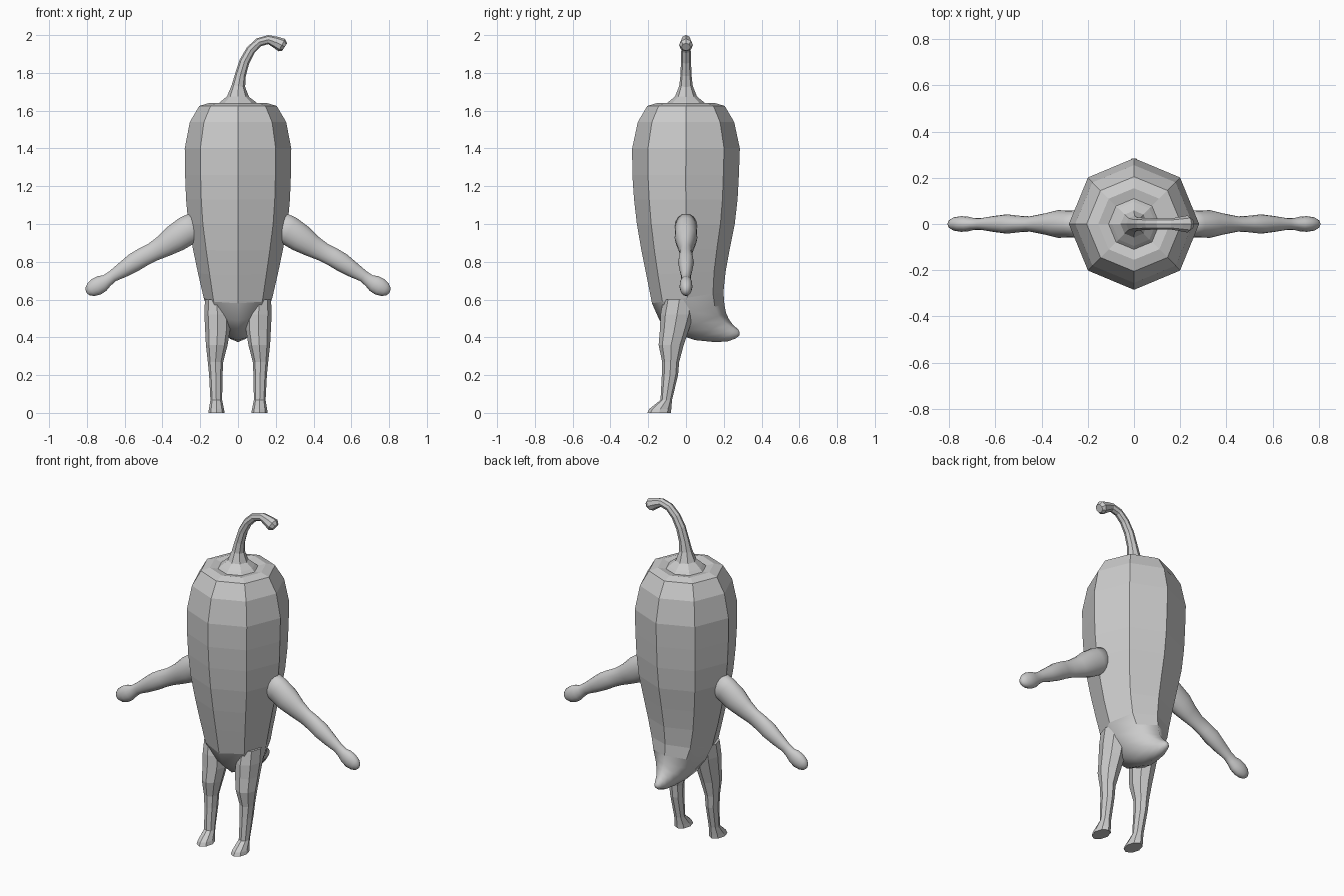
import bpy, bmesh, math
from mathutils import Vector

grey = bpy.data.materials.new("plain grey")
grey.diffuse_color = (0.6, 0.6, 0.6, 1)


def ring(center, u, v, n):
    """Closed ring of n points around a centre, with half-axes u and v."""
    c, u, v = Vector(center), Vector(u), Vector(v)
    return [c + u * math.cos(2 * math.pi * i / n) + v * math.sin(2 * math.pi * i / n)
            for i in range(n)]


def loft(name, rings, smooth=lambda f: False, mirror=False):
    """Skin a list of rings and close both ends."""
    bm = bmesh.new()
    loops = [[bm.verts.new(p) for p in r] for r in rings]
    n = len(loops[0])
    for a, b in zip(loops, loops[1:]):
        for i in range(n):
            j = (i + 1) % n
            bm.faces.new((a[i], a[j], b[j], b[i]))
    bm.faces.new(loops[0][::-1])
    bm.faces.new(loops[-1])
    bmesh.ops.recalc_face_normals(bm, faces=bm.faces)
    for f in bm.faces:
        f.smooth = smooth(f)
    me = bpy.data.meshes.new(name)
    bm.to_mesh(me)
    bm.free()
    me.materials.append(grey)
    ob = bpy.data.objects.new(name, me)
    bpy.context.collection.objects.link(ob)
    if mirror:
        ob.modifiers.new("mirror", "MIRROR")
    return ob


def path_rings(path, n):
    """Rings along a path in the xz plane: (x, z, in-plane radius, y radius)."""
    out = []
    for i, (x, z, r, ry) in enumerate(path):
        a, b = path[max(i - 1, 0)], path[min(i + 1, len(path) - 1)]
        t = Vector((b[0] - a[0], 0, b[1] - a[1])).normalized()
        out.append(ring((x, 0, z), (t.z * r, 0, -t.x * r), (0, ry, 0), n))
    return out


# Pepper body, curling to a tail: front y, front z, back y, back z, half width
body = [(-.11, 1.63, .11, 1.63, .11), (-.155, 1.64, .155, 1.64, .155),
        (-.205, 1.625, .205, 1.625, .205), (-.255, 1.54, .255, 1.54, .255),
        (-.285, 1.4, .285, 1.4, .282), (-.284, 1.26, .28, 1.26, .28),
        (-.275, 1.13, .273, 1.13, .275), (-.26, 1.0, .258, 1.0, .263),
        (-.236, .86, .232, .87, .238), (-.21, .73, .21, .75, .212),
        (-.18, .58, .198, .64, .182), (-.14, .49, .203, .575, .155),
        (-.06, .42, .212, .53, .115), (.05, .385, .225, .5, .08),
        (.15, .375, .24, .477, .052), (.22, .378, .258, .458, .036),
        (.265, .395, .275, .443, .022), (.282, .41, .284, .428, .01)]
loft("body", [ring((0, (fy + by) / 2, (fz + bz) / 2), (w, 0, 0),
                   (0, (by - fy) / 2, (bz - fz) / 2), 8)
              for fy, fz, by, bz, w in body],
     smooth=lambda f: f.calc_center_median().z < .6)

# Curved stem
stem = [(0, 1.625, .115), (0, 1.645, .095), (0, 1.675, .058), (.002, 1.73, .036),
        (.013, 1.79, .029), (.034, 1.86, .027), (.067, 1.92, .025),
        (.11, 1.962, .024), (.16, 1.976, .024), (.2, 1.962, .031),
        (.232, 1.947, .037), (.247, 1.937, .024)]
loft("stem", path_rings([(x, z, r, r) for x, z, r in stem], 8))

# Arms with rounded hands
arm = [(.2, 1.0, .075, .06), (.27, .965, .078, .058), (.33, .925, .074, .06),
       (.39, .885, .06, .045), (.45, .852, .05, .033), (.5, .827, .05, .036),
       (.55, .797, .05, .042), (.61, .757, .041, .034), (.665, .723, .031, .025),
       (.695, .7, .034, .026), (.72, .685, .045, .032), (.75, .668, .047, .034),
       (.778, .653, .039, .029), (.796, .643, .024, .018), (.803, .64, .008, .006)]
loft("arm", path_rings(arm, 16), smooth=lambda f: True, mirror=True)

# Legs with small feet: z, inner x, outer x, front y, back y
leg = [(0, .07, .157, -.205, -.08), (.02, .074, .154, -.195, -.078),
       (.068, .084, .146, -.135, -.074), (.2, .082, .153, -.128, -.042),
       (.27, .078, .16, -.126, -.036), (.36, .055, .17, -.145, -.012),
       (.44, .042, .174, -.138, .015), (.52, .04, .178, -.135, .04),
       (.6, .05, .175, -.12, .05)]
loft("leg", [ring(((i + o) / 2, (f + b) / 2, z), ((o - i) / 2, 0, 0),
                  (0, (b - f) / 2, 0), 8) for z, i, o, f, b in leg], mirror=True)
